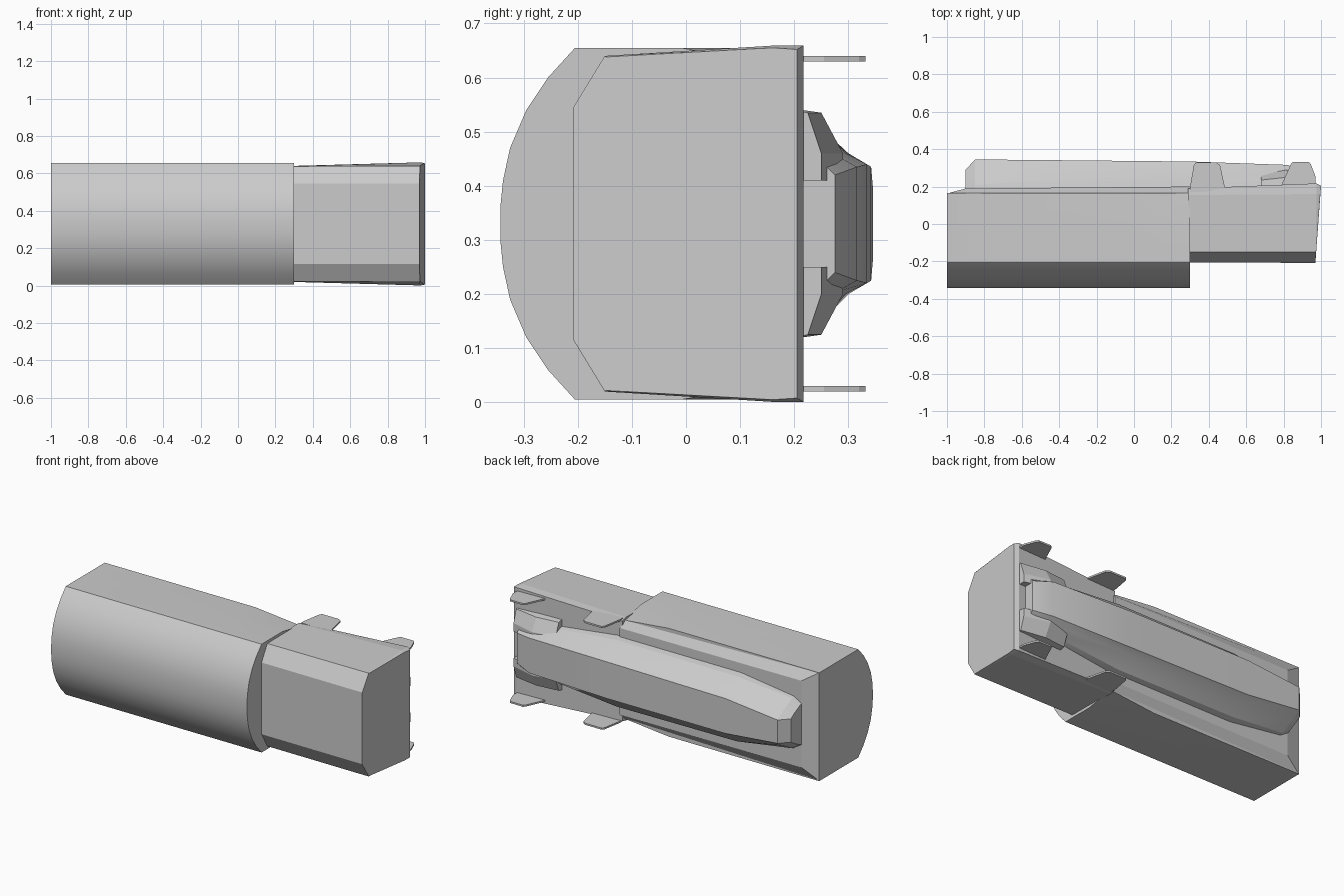
import bpy, bmesh
from math import radians

if "Cube" in bpy.data.objects:
    bpy.data.objects.remove(bpy.data.objects["Cube"])

ZC = 0.33  # height of the long symmetry axis


def finish(name, bm, smooth=None):
    bmesh.ops.recalc_face_normals(bm, faces=bm.faces)
    me = bpy.data.meshes.new(name)
    bm.to_mesh(me)
    bm.free()
    ob = bpy.data.objects.new(name, me)
    bpy.context.collection.objects.link(ob)
    if smooth:
        bpy.ops.object.select_all(action='DESELECT')
        ob.select_set(True)
        bpy.context.view_layer.objects.active = ob
        bpy.ops.object.shade_smooth_by_angle(angle=radians(smooth))
    return ob


def loft(name, rings, smooth=None):
    """Skin closed rings of (x, y, z) points and cap both ends."""
    bm = bmesh.new()
    vs = [[bm.verts.new(p) for p in r] for r in rings]
    n = len(vs[0])
    for a, b in zip(vs, vs[1:]):
        for i in range(n):
            j = (i + 1) % n
            bm.faces.new((a[i], a[j], b[j], b[i]))
    bm.faces.new(vs[0])
    bm.faces.new(vs[-1])
    return finish(name, bm, smooth)


def sym(half):
    """Full ring from upper-half points (x, y, half height)."""
    return ([(x, y, ZC + h) for x, y, h in half] +
            [(x, y, ZC - h) for x, y, h in reversed(half)])


def at(x, half):
    return sym([(x, y, h) for y, h in half])


# Main housing: faceted round front, flat top and bottom
front = [(-.343, .03), (-.338, .08), (-.325, .14), (-.295, .21),
         (-.255, .27), (-.205, .325), (-.01, .325)]
loft("main_housing", [at(-1, front + [(.165, .325)]),
                      at(0, front + [(.165, .325)]),
                      at(.3, front + [(.165, .295)])], 25)

# Bevelled panel on the back of the housing
outer, inner = [], []
for z in (1, -1):
    for x, xi in ((-1, -.9), (.3, .3))[::z]:
        outer.append((x, .163, ZC + z * (.325 if x < 0 else .297)))
        inner.append((xi, .19 if x < 0 else .2, ZC + z * .26))
loft("back_panel", [outer, inner])

# End block, flaring slightly towards its slanted end face
loft("end_block", [
    at(.29, [(-.205, .215), (-.15, .308), (.155, .31), (.19, .30)]),
    sym([(.97, -.208, .215), (.973, -.15, .31), (.975, .16, .329), (.975, .217, .329)]),
    sym([(.97, -.206, .213), (.974, -.148, .308), (.996, .16, .325), (1, .205, .322)])])

# Long raised beam on the back, tapered at both ends
beam = [
    (-.9, [(.17, .13), (.20, .12), (.26, .09), (.29, .07)]),
    (-.85, [(.17, .16), (.21, .15), (.30, .10), (.345, .07)]),
    (-.5, [(.17, .21), (.23, .195), (.30, .13), (.342, .105)]),
    (.3, [(.17, .215), (.23, .20), (.295, .13), (.334, .11)]),
    (.82, [(.17, .17), (.23, .15), (.28, .125), (.316, .105)]),
    (.93, [(.17, .14), (.22, .13), (.25, .115), (.275, .09)])]
loft("back_beam", [at(x, h) for x, h in beam], 20)

# Collar pads either side of the beam at the block end
for s, side in ((1, "upper"), (-1, "lower")):
    rings = [[(x, y, ZC + s * h) for y, h in
              ((.18, .08), (.18, .215), (y0, .205), (y1, .13), (y1, .08))]
             for x, y0, y1 in ((.68, .235, .265), (.82, .25, .29), (.97, .225, .25))]
    loft(side + "_collar_pad", rings)

# Four thin clip tabs along the back edges
tabs = {"inner": [(.30, .17), (.30, .2), (.32, .315), (.33, .328), (.44, .328),
                  (.46, .315), (.485, .2), (.485, .17)],
        "outer": [(.78, .19), (.80, .235), (.84, .322), (.85, .332), (.935, .332),
                  (.945, .32), (.97, .255), (.97, .19)]}
for s, side in ((1, "upper"), (-1, "lower")):
    for pos, pts in tabs.items():
        loft(f"{side}_{pos}_tab", [[(x, y, ZC + s * h) for x, y in pts]
                                   for h in (.3, .31)])
